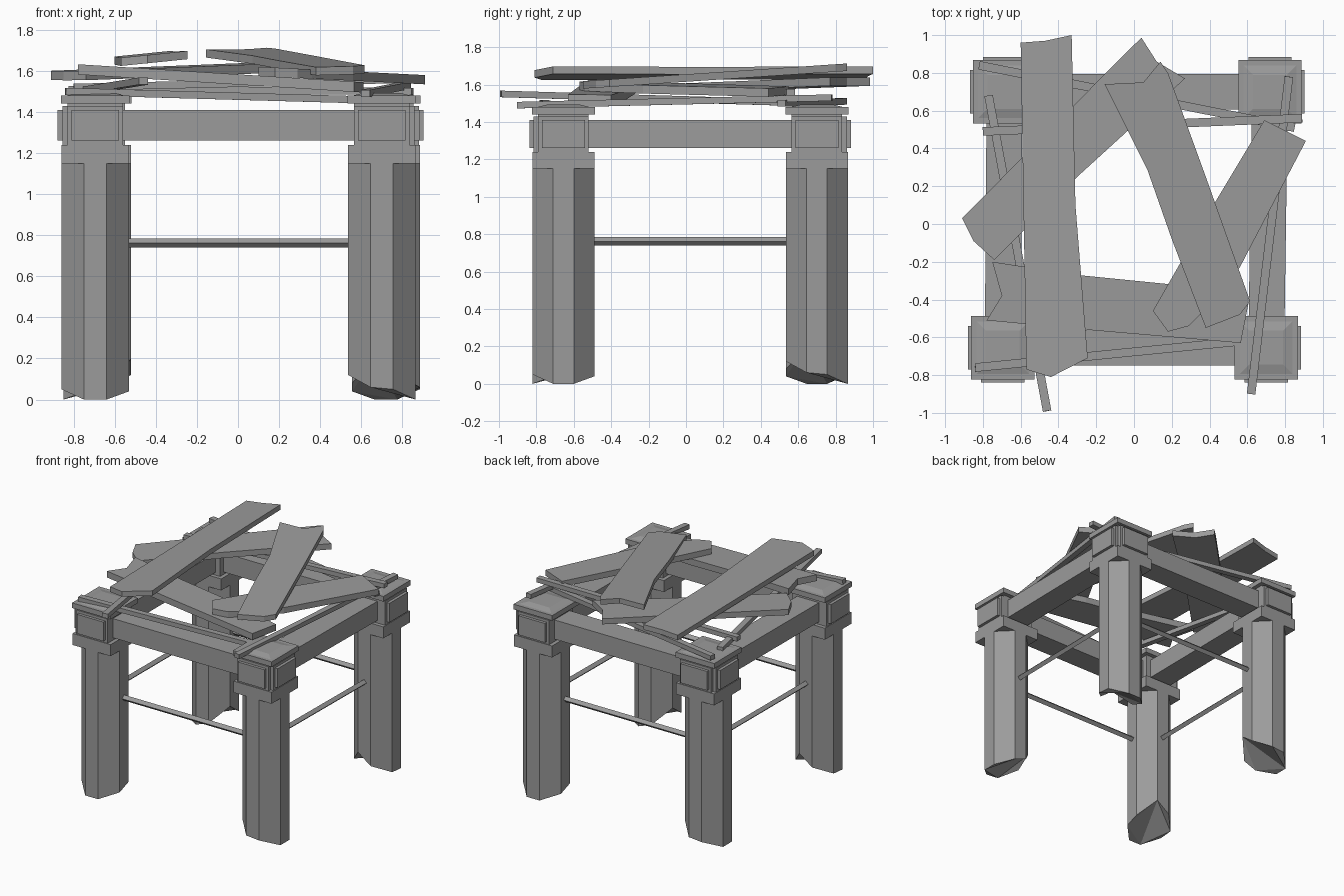
import bpy, bmesh, math
from mathutils import Vector, Matrix

cube = bpy.data.objects.get("Cube")
if cube:
    bpy.data.objects.remove(cube, do_unlink=True)

GREY = (0.33, 0.33, 0.33, 1)
grey = bpy.data.materials.new("weathered_grey")
grey.use_nodes = True
grey.diffuse_color = GREY
grey.node_tree.nodes["Principled BSDF"].inputs["Base Color"].default_value = GREY


def finish(name, bm):
    """Turn a bmesh into a named, flat-shaded object."""
    bmesh.ops.recalc_face_normals(bm, faces=bm.faces)
    mesh = bpy.data.meshes.new(name)
    bm.to_mesh(mesh)
    bm.free()
    mesh.materials.append(grey)
    obj = bpy.data.objects.new(name, mesh)
    bpy.context.collection.objects.link(obj)
    return obj


def add_box(bm, centre, size, top_scale=1.0):
    verts = bmesh.ops.create_cube(bm, size=1)["verts"]
    for v in verts:
        s = top_scale if v.co.z > 0 else 1.0
        v.co = Vector((v.co.x * size[0] * s, v.co.y * size[1] * s,
                       v.co.z * size[2])) + Vector(centre)


def bar(name, p, q, width, height, roll=0):
    """Rectangular bar running from p to q."""
    p, q = Vector(p), Vector(q)
    along = (q - p).normalized()
    side = Vector((0, 0, 1)).cross(along).normalized()
    up = along.cross(side)
    rot = Matrix((along, side, up)).transposed() @ Matrix.Rotation(roll, 3, 'X')
    bm = bmesh.new()
    add_box(bm, (0, 0, 0), ((q - p).length, width, height))
    bmesh.ops.transform(bm, matrix=Matrix.Translation((p + q) / 2) @ rot.to_4x4(),
                        verts=bm.verts)
    return finish(name, bm)


def plank(name, outline, height, slope_x, slope_y, thick):
    """Broken board: a plan outline on a tilted plane, given thickness downward."""
    bm = bmesh.new()
    top = bm.faces.new([bm.verts.new((x, y, height + slope_x * x + slope_y * y))
                        for x, y in outline])
    ext = bmesh.ops.extrude_face_region(bm, geom=[top], use_keep_orig=True)
    for v in ext["geom"]:
        if isinstance(v, bmesh.types.BMVert):
            v.co.z -= thick
    return finish(name, bm)


# Legs: octagonal posts with splintered feet, each a quarter turn from the last
HALF, FLAT = 0.165, 0.055
OCTAGON = [(HALF, -FLAT), (HALF, FLAT), (FLAT, HALF), (-FLAT, HALF),
           (-HALF, FLAT), (-HALF, -FLAT), (-FLAT, -HALF), (FLAT, -HALF)]
FOOT = [0.0, 0.0, 0.04, 0.08, 0.2, 0.12, 0.06, 0.05]
CORNERS = [("front_left", 0.70, -0.655), ("back_left", 0.72, 0.70),
           ("back_right", -0.685, 0.70), ("front_right", -0.695, -0.655)]

for i, (tag, cx, cy) in enumerate(CORNERS):
    turn = Matrix.Rotation(i * math.pi / 2, 3, 'Z')
    bm = bmesh.new()
    rings = []
    for z_list in (FOOT, [1.16] * 8):
        rings.append([bm.verts.new(turn @ Vector((x, y, z)) + Vector((cx, cy, 0)))
                      for (x, y), z in zip(OCTAGON, z_list)])
    low, high = rings
    for k in range(8):
        n = (k + 1) % 8
        bm.faces.new((low[k], low[n], high[n], high[k]))
    bm.faces.new(high)
    foot = bm.faces.new(low[::-1])
    bmesh.ops.triangulate(bm, faces=[foot])
    finish(tag + "_leg", bm)

    # Corner joint: collar, core, cap and two framed beam ends facing outward
    bm = bmesh.new()
    add_box(bm, (cx, cy, 1.195), (0.33, 0.33, 0.09))
    add_box(bm, (cx, cy, 1.34), (0.27, 0.27, 0.22))
    add_box(bm, (cx, cy, 1.46), (0.335, 0.335, 0.04))
    add_box(bm, (cx, cy, 1.485), (0.3, 0.3, 0.015), 0.6)
    sx, sy = math.copysign(1, cx), math.copysign(1, cy)
    for wide, tall, reach in ((0.27, 0.19, 0.16), (0.23, 0.15, 0.183)):
        add_box(bm, (cx + sx * reach / 2, cy, 1.335), (reach, wide, tall))
        add_box(bm, (cx, cy + sy * reach / 2, 1.335), (wide, reach, tall))
    finish(tag + "_joint", bm)

# Frame beams and thin stretcher rods between neighbouring legs
for i, side in enumerate(("left", "back", "right", "front")):
    _, ax, ay = CORNERS[i]
    _, bx, by = CORNERS[(i + 1) % 4]
    bar(side + "_beam", (ax, ay, 1.335), (bx, by, 1.335), 0.19, 0.15)
    bar(side + "_stretcher", (ax, ay, 0.762), (bx, by, 0.762), 0.032, 0.032, math.pi / 4)

# Loose battens lying across the frame
BATTENS = [("front", (-0.84, -0.76, 1.50), (0.57, -0.62, 1.46)),
           ("right", (-0.77, 0.68, 1.50), (-0.46, -0.99, 1.55)),
           ("left", (0.62, -0.90, 1.49), (0.82, 0.78, 1.53)),
           ("back", (-0.82, 0.84, 1.51), (0.85, 0.51, 1.50)),
           ("inner_back", (-0.80, 0.49, 1.52), (0.89, 0.56, 1.56))]
for tag, p, q in BATTENS:
    bar(tag + "_batten", p, q, 0.045, 0.035)

# Broken boards heaped on top
plank("long_board", [(-0.60, 0.96), (-0.47, 0.97), (-0.33, 1.0), (-0.31, 0.1),
                     (-0.245, -0.71), (-0.44, -0.81), (-0.57, -0.77)],
      1.725, 0.1, 0.005, 0.04)
plank("upper_board", [(-0.155, 0.74), (0.05, 0.75), (0.14, 0.86), (0.18, 0.8),
                      (0.38, 0.25), (0.615, -0.41), (0.56, -0.48), (0.38, -0.55),
                      (0.2, -0.08), (0.07, 0.29)],
      1.655, 0.0, 0.067, 0.04)
plank("back_board", [(-0.91, 0.03), (-0.85, -0.09), (-0.74, -0.19), (-0.3, 0.25),
                     (0.27, 0.77), (0.12, 0.86), (0.04, 0.985), (-0.02, 0.93)],
      1.618, 0.02, 0.02, 0.045)
plank("side_board", [(0.69, 0.55), (0.91, 0.44), (0.56, -0.23), (0.36, -0.47),
                     (0.29, -0.54), (0.18, -0.57), (0.1, -0.46), (0.42, 0.1)],
      1.625, -0.05, 0.0, 0.045)
plank("front_board", [(-0.75, -0.20), (-0.3, -0.27), (0.2, -0.32), (0.61, -0.40),
                      (0.565, -0.63), (-0.25, -0.56), (-0.78, -0.51), (-0.70, -0.38)],
      1.583, -0.063, 0.0, 0.05)
